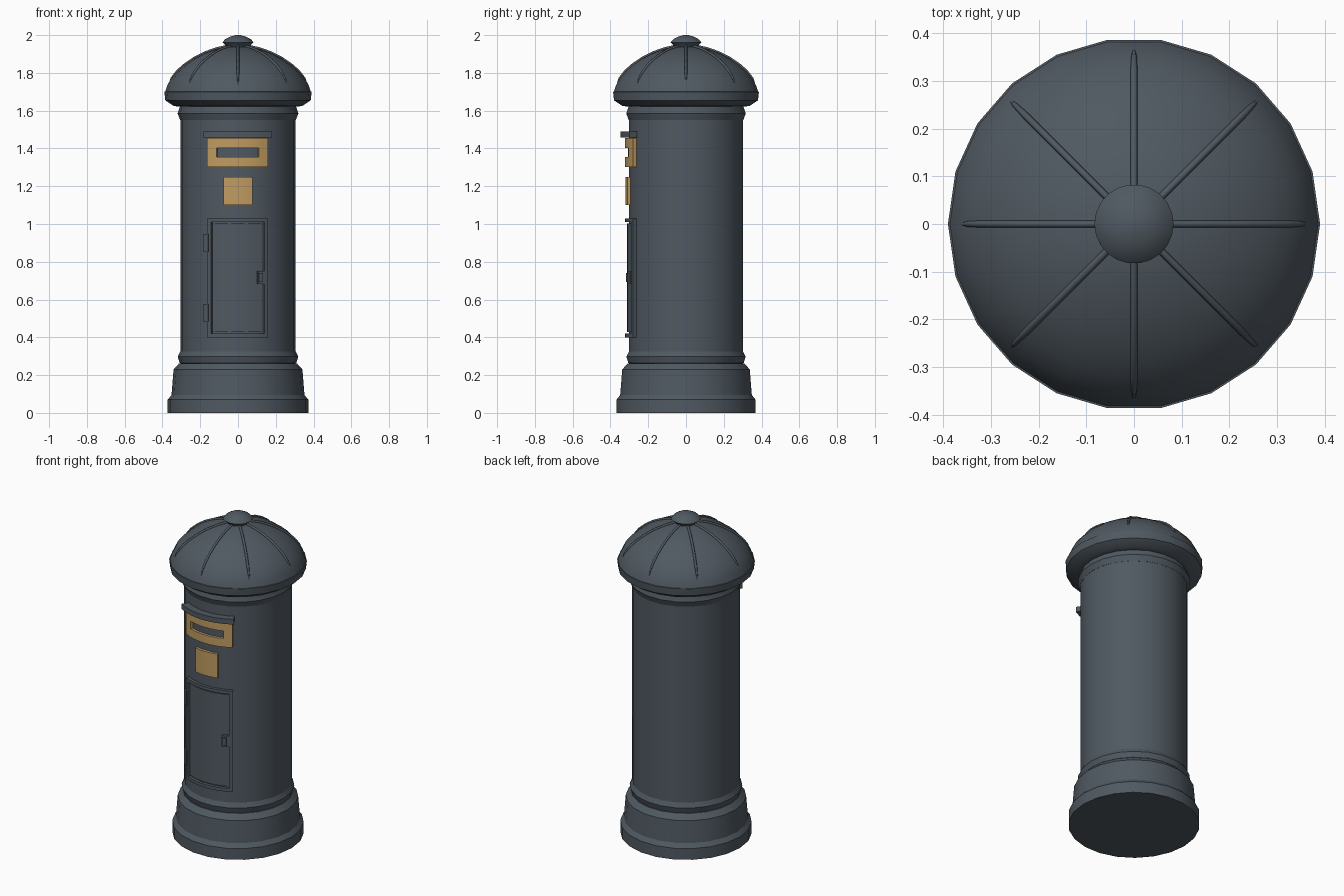
import bpy, bmesh
from math import asin, sin, cos, pi, radians

if "Cube" in bpy.data.objects:
    bpy.data.objects.remove(bpy.data.objects["Cube"])


def material(name, color):
    m = bpy.data.materials.new(name)
    m.use_nodes = True
    m.diffuse_color = (*color, 1)
    bsdf = m.node_tree.nodes["Principled BSDF"]
    bsdf.inputs["Base Color"].default_value = (*color, 1)
    bsdf.inputs["Roughness"].default_value = 0.6
    return m


SLATE = material("slate grey paint", (0.08, 0.1, 0.12))
BRASS = material("brass", (0.53, 0.33, 0.12))
SEGMENTS = 22


def finish(name, bm, mat, angle=28):
    bmesh.ops.recalc_face_normals(bm, faces=bm.faces)
    mesh = bpy.data.meshes.new(name)
    bm.to_mesh(mesh)
    bm.free()
    mesh.materials.append(mat)
    ob = bpy.data.objects.new(name, mesh)
    bpy.context.scene.collection.objects.link(ob)
    bpy.ops.object.select_all(action="DESELECT")
    ob.select_set(True)
    bpy.context.view_layer.objects.active = ob
    bpy.ops.object.shade_smooth_by_angle(angle=radians(angle))
    return ob


def lathe(name, profile):
    """Closed solid of revolution from (radius, height) pairs."""
    bm = bmesh.new()
    rings = [[bm.verts.new((r * cos(2 * pi * i / SEGMENTS), r * sin(2 * pi * i / SEGMENTS), z))
              for i in range(SEGMENTS)] for r, z in profile]
    for low, high in zip(rings, rings[1:]):
        for i in range(SEGMENTS):
            j = (i + 1) % SEGMENTS
            bm.faces.new((low[i], low[j], high[j], high[i]))
    bm.faces.new(rings[0])
    bm.faces.new(rings[-1])
    return finish(name, bm, SLATE)


def curved_plate(name, x0, x1, z0, z1, r0, r1, mat, hole=None, steps=8):
    """Plate wrapped round the front of the column, with an optional opening."""
    xs = {x0 + (x1 - x0) * i / steps for i in range(steps + 1)}
    zs = {z0, z1}
    if hole:
        xs |= {hole[0], hole[1]}
        zs |= {hole[2], hole[3]}
    xs, zs = sorted(xs), sorted(zs)
    bm = bmesh.new()

    def vert(x, z):
        a = asin(x / r1)
        return bm.verts.new((r0 * sin(a), -r0 * cos(a), z))

    grid = [[vert(x, z) for z in zs] for x in xs]
    for i in range(len(xs) - 1):
        for k in range(len(zs) - 1):
            mx, mz = (xs[i] + xs[i + 1]) / 2, (zs[k] + zs[k + 1]) / 2
            if hole and hole[0] < mx < hole[1] and hole[2] < mz < hole[3]:
                continue
            bm.faces.new((grid[i][k], grid[i + 1][k], grid[i + 1][k + 1], grid[i][k + 1]))
    bmesh.ops.delete(bm, geom=[v for v in bm.verts if not v.link_faces], context="VERTS")
    out = bmesh.ops.extrude_face_region(bm, geom=bm.faces[:], use_keep_orig=True)["geom"]
    for v in out:
        if isinstance(v, bmesh.types.BMVert):
            v.co.x *= r1 / r0
            v.co.y *= r1 / r0
    return finish(name, bm, mat)


# Column with stepped plinth and mouldings
lathe("plinth", [(.372, 0), (.372, .07), (.352, .095), (.341, .23), (.312, .262), (.29, .262)])
lathe("lower_moulding", [(.30, .26), (.309, .265), (.319, .298), (.304, .328), (.29, .328)])
lathe("column", [(.305, .2), (.305, 1.6)])
lathe("upper_moulding", [(.29, 1.55), (.306, 1.55), (.32, 1.585), (.308, 1.62), (.308, 1.65)])

# Domed cap and knob
lathe("cap_rim", [(.30, 1.62), (.34, 1.625), (.385, 1.655), (.39, 1.70), (.376, 1.702)])
DOME = [(.386, 1.70), (.376, 1.73), (.356, 1.768), (.325, 1.806), (.284, 1.842),
        (.235, 1.875), (.18, 1.903), (.122, 1.924), (.062, 1.938)]
lathe("dome", DOME)
lathe("knob", [(.055, 1.93), (.062, 1.942), (.083, 1.962), (.068, 1.978), (.042, 1.992), (.012, 2.0)])

# Eight tapered ribs following the dome
for n in range(8):
    curve = bpy.data.curves.new("dome_rib", "CURVE")
    curve.dimensions = "3D"
    curve.bevel_depth = .0075
    curve.bevel_resolution = 1
    curve.use_fill_caps = True
    path = DOME[1:]
    spline = curve.splines.new("POLY")
    spline.points.add(len(path) - 1)
    for i, (r, z) in enumerate(path):
        lift = .004 if i else 0
        spline.points[i].co = (r - .008 + lift, 0, z + lift, 1)
        spline.points[i].radius = min(1, .35 + .4 * i)
    curve.materials.append(SLATE)
    rib = bpy.data.objects.new("dome_rib", curve)
    rib.rotation_euler.z = n * pi / 4
    bpy.context.scene.collection.objects.link(rib)

# Letter slot, its hood and the notice plate
curved_plate("slot_hood", -.183, .18, 1.458, 1.49, .28, .348, SLATE)
curved_plate("slot_frame", -.163, .16, 1.302, 1.455, .29, .324, BRASS, (-.115, .112, 1.355, 1.402))
curved_plate("slot_flap", -.12, .117, 1.35, 1.407, .29, .308, SLATE)
curved_plate("notice_plate", -.078, .076, 1.10, 1.25, .29, .32, BRASS)

# Door with raised surround and inner panel
curved_plate("door_frame", -.163, .16, .40, 1.03, .285, .322, SLATE, (-.142, .14, .42, 1.01))
curved_plate("door_panel", -.134, .132, .428, 1.002, .285, .312, SLATE)
for z in (.53, .90):
    curved_plate("door_hinge", -.186, -.158, z - .047, z + .047, .285, .327, SLATE, steps=2)
curved_plate("handle_plate", .105, .144, .682, .75, .285, .328, SLATE, steps=2)
curved_plate("handle_grip", .112, .133, .692, .74, .30, .336, SLATE, steps=2)
